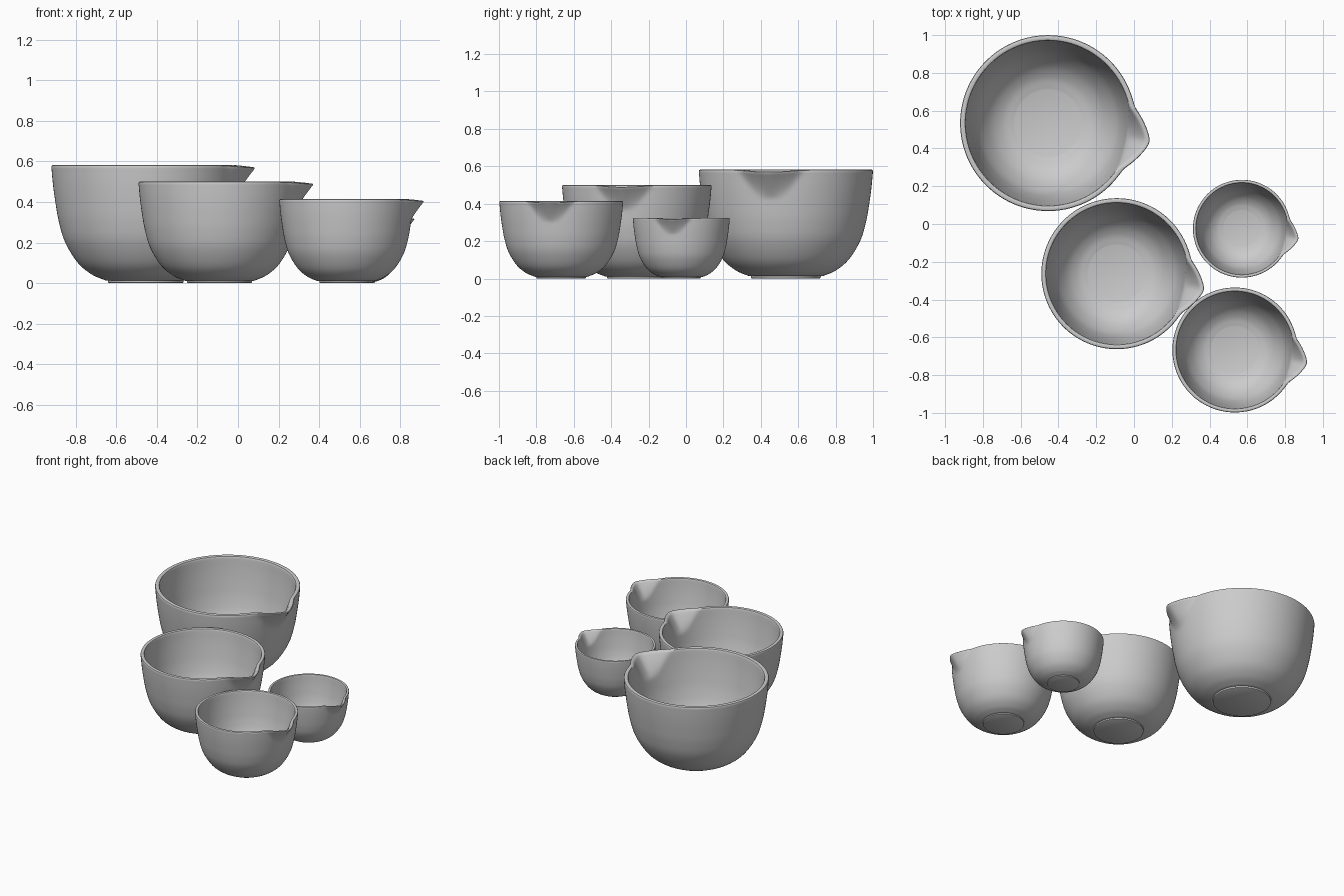
import bpy, bmesh, math
from mathutils import Vector

if "Cube" in bpy.data.objects:
    bpy.data.objects.remove(bpy.data.objects["Cube"])

SEGS = 180
R, H = 0.466, 0.583           # rim radius and height of the master bowl
SPOUT_ANGLE = math.radians(-10.4)
SPOUT_REACH = 0.086
SPOUT_BASE = 0.425            # height where the spout starts to grow


def smooth_curve(pts, steps):
    """Catmull-Rom curve through the given profile points."""
    p = [Vector(q) for q in pts]
    p = [2 * p[0] - p[1]] + p + [2 * p[-1] - p[-2]]
    out = []
    for i in range(1, len(p) - 2):
        a, b, c, d = p[i - 1:i + 3]
        for k in range(steps):
            t = k / steps
            out.append(0.5 * (2 * b + (c - a) * t + (2 * a - 5 * b + 4 * c - d) * t * t
                              + (3 * b - a - 3 * c + d) * t ** 3))
    return out + [p[-2]]


# Wall profiles (radius, height)
outer = smooth_curve([(0.198, 0.013), (0.265, 0.042), (0.335, 0.1), (0.397, 0.2), (0.428, 0.3),
                      (0.446, 0.4), (0.458, 0.49), (0.465, 0.565)], 6)
rim = [Vector(q) for q in [(0.4655, 0.574), (0.463, 0.58), (0.458, H), (0.445, H),
                           (0.439, 0.58), (0.436, 0.574)]]
inner = smooth_curve([(0.435, 0.565), (0.428, 0.49), (0.416, 0.4), (0.398, 0.3), (0.367, 0.2),
                      (0.31, 0.113), (0.245, 0.062), (0.175, 0.038)], 6)
foot = [Vector((0.181, 0)), Vector((0.186, 0.003)), Vector((0.187, 0.013))]
profile = foot + outer + rim + inner


def bowl_point(r, z, ang):
    """Point on the bowl wall, pulled outward around the pouring spout."""
    d = (ang - SPOUT_ANGLE + math.pi) % (2 * math.pi) - math.pi
    s = max(0.0, (z - SPOUT_BASE) / (H - SPOUT_BASE))
    if s > 0:
        t = d / math.radians(20 * (0.35 + 0.65 * s))
        x = 1.1 - math.sqrt(t * t + 0.012)
        w = (x + math.sqrt(x * x + 0.008)) / 2 if abs(t) < 3 else 0
        r += SPOUT_REACH * s ** 1.25 * w
        z -= 0.012 * s * math.exp(-(d / 0.3) ** 2)
    return (r * math.cos(ang), r * math.sin(ang), z)


def make_bowl(name, radius, x, y):
    bm = bmesh.new()
    rings = []
    for r, z in profile:
        rings.append([bm.verts.new(bowl_point(r, z, SPOUT_ANGLE + 2 * math.pi * i / SEGS))
                      for i in range(SEGS)])
    for a, b in zip(rings, rings[1:]):
        for i in range(SEGS):
            j = (i + 1) % SEGS
            bm.faces.new((a[i], a[j], b[j], b[i]))
    # flat underside and flat inside floor
    bm.faces.new(rings[0][::-1])
    bm.faces.new(rings[-1])
    bmesh.ops.scale(bm, vec=Vector((1, 1, 1)) * (radius / R), verts=bm.verts)
    bmesh.ops.recalc_face_normals(bm, faces=bm.faces)
    me = bpy.data.meshes.new(name)
    bm.to_mesh(me)
    bm.free()
    ob = bpy.data.objects.new(name, me)
    bpy.context.collection.objects.link(ob)
    ob.location = (x, y, 0)
    bpy.ops.object.select_all(action='DESELECT')
    ob.select_set(True)
    bpy.context.view_layer.objects.active = ob
    bpy.ops.object.shade_smooth_by_angle(angle=math.radians(35))


# Four nesting bowls, same design at falling sizes
make_bowl("bowl_large", 0.466, -0.455, 0.534)
make_bowl("bowl_medium", 0.400, -0.091, -0.263)
make_bowl("bowl_small", 0.331, 0.534, -0.667)
make_bowl("bowl_tiny", 0.259, 0.571, -0.025)
